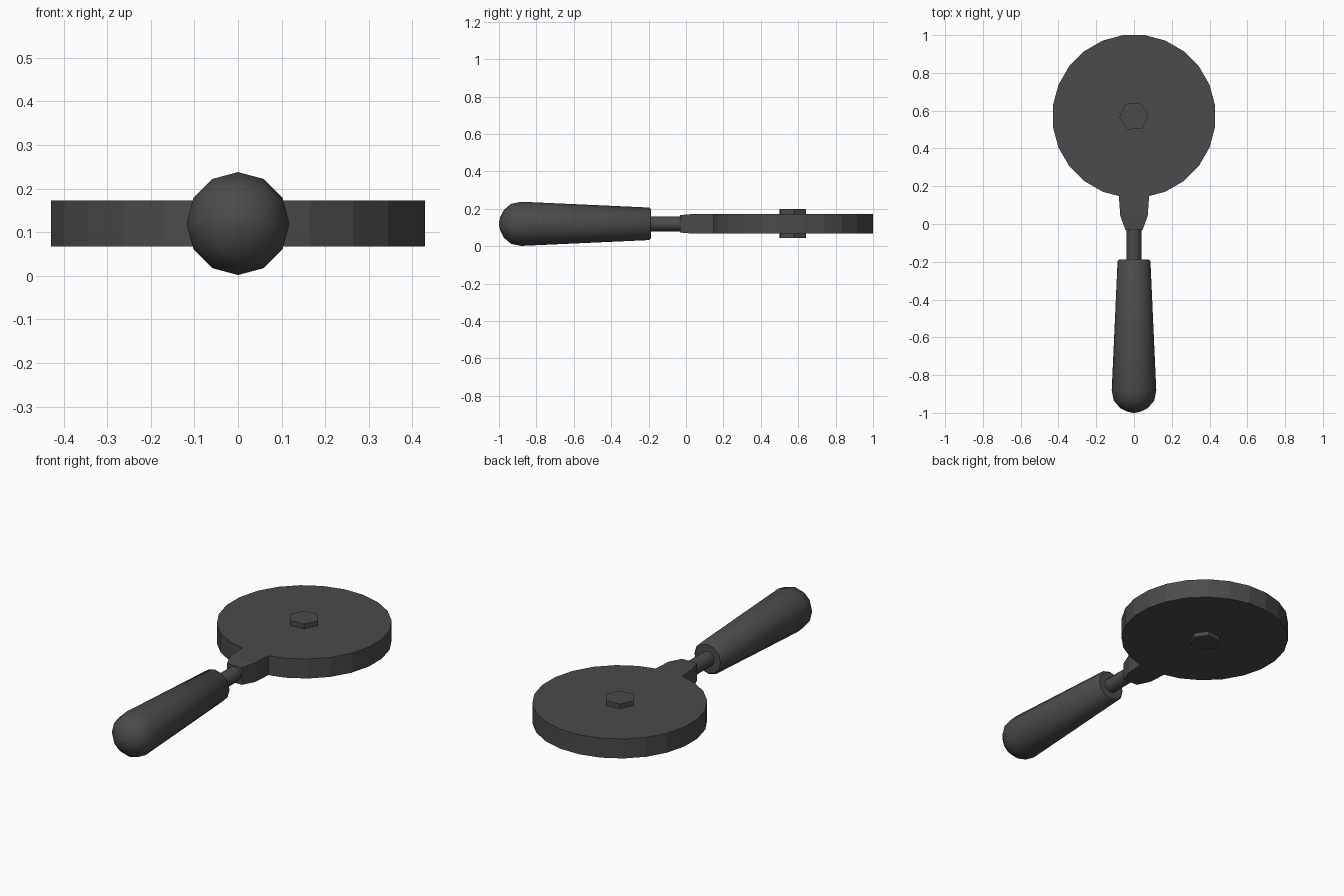
import bpy, bmesh
from math import sin, cos, pi, radians
from mathutils import Vector

if "Cube" in bpy.data.objects:
    bpy.data.objects.remove(bpy.data.objects["Cube"])

ZC = 0.12
iron = bpy.data.materials.new("dark_iron")
iron.diffuse_color = (0.07, 0.07, 0.07, 1)
iron.use_nodes = True
iron.node_tree.nodes["Principled BSDF"].inputs["Base Color"].default_value = iron.diffuse_color


def finish(bm, name, smooth=None):
    bmesh.ops.recalc_face_normals(bm, faces=bm.faces)
    me = bpy.data.meshes.new(name)
    bm.to_mesh(me)
    bm.free()
    ob = bpy.data.objects.new(name, me)
    bpy.context.collection.objects.link(ob)
    me.materials.append(iron)
    if smooth:
        bpy.ops.object.select_all(action='DESELECT')
        ob.select_set(True)
        bpy.context.view_layer.objects.active = ob
        bpy.ops.object.shade_smooth_by_angle(angle=radians(smooth))
    return ob


def prism(bm, outline, z0, z1):
    """Closed outline extruded from z0 to z1."""
    face = bm.faces.new([bm.verts.new((x, y, z0)) for x, y in outline])
    top = bmesh.ops.extrude_face_region(bm, geom=[face], use_keep_orig=True)
    verts = [g for g in top["geom"] if isinstance(g, bmesh.types.BMVert)]
    bmesh.ops.translate(bm, verts=verts, vec=(0, 0, z1 - z0))


def lathe(name, profile, sides, smooth):
    """Profile of (y, radius) turned about the y axis, closed at both ends."""
    bm = bmesh.new()
    rings = [[bm.verts.new((r * sin(2 * pi * i / sides), y, ZC + r * cos(2 * pi * i / sides)))
              for i in range(sides)] for y, r in profile]
    for a, b in zip(rings, rings[1:]):
        for i in range(sides):
            j = (i + 1) % sides
            bm.faces.new((a[i], a[j], b[j], b[i]))
    bm.faces.new(rings[0])
    bm.faces.new(rings[-1])
    return finish(bm, name, smooth)


# Round plate with its neck in one outline
CY, R = 0.571, 0.433
outline = [(R * sin(radians(a)), CY + R * cos(radians(a)))
           for a in [7.5 + 15 * i - 180 for i in range(1, 23)]]
outline += [(0.08, 0.148), (0.073, 0.045), (-0.073, 0.045), (-0.08, 0.148)]
bm = bmesh.new()
prism(bm, outline, 0.067, 0.173)

# Tapered neck tip
end = min(bm.faces, key=lambda f: f.calc_center_median().y)
tip = bmesh.ops.extrude_face_region(bm, geom=[end])
for v in [g for g in tip["geom"] if isinstance(g, bmesh.types.BMVert)]:
    v.co = Vector((v.co.x * 0.62, -0.032, ZC + (v.co.z - ZC) * 0.88))
if end.is_valid:
    bm.faces.remove(end)
finish(bm, "plate")

# Hexagonal bolt heads above and below
hexagon = [(0.079 * cos(radians(5 + 60 * i)), CY + 0.079 * sin(radians(5 + 60 * i)))
           for i in range(6)]
for name, z0, z1 in (("upper_bolt_head", 0.172, 0.199), ("lower_bolt_head", 0.043, 0.068)):
    bm = bmesh.new()
    prism(bm, hexagon, z0, z1)
    finish(bm, name)

# Rod between neck and grip
lathe("rod", [(-0.25, 0.04), (-0.02, 0.04)], 12, 35)

# Grip with rounded end
lathe("grip", [(-0.187, 0.078), (-0.197, 0.087), (-0.88, 0.118), (-0.935, 0.107),
               (-0.973, 0.075), (-0.993, 0.037), (-1.0, 0.004)], 12, 40)
